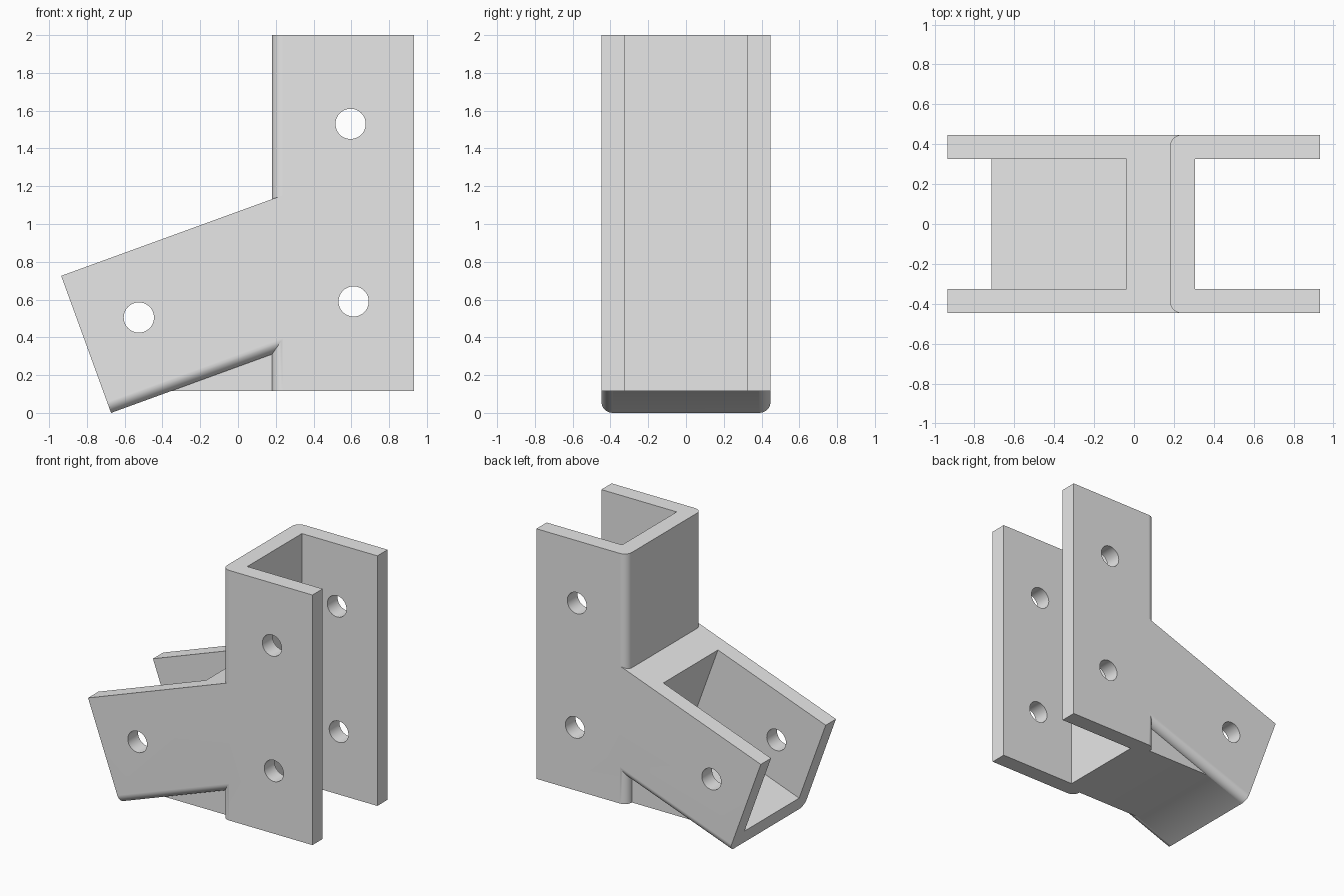
import bpy, bmesh, math
from mathutils import Matrix, Vector

cube = bpy.data.objects.get("Cube")
if cube:
    bpy.data.objects.remove(cube, do_unlink=True)

HALF = 0.447      # half width across the bracket
INNER = 0.325     # half width of the sockets
WALL = 0.125
ROUND = 0.06
BASE = 0.117      # underside of the upright socket
ANGLE = math.radians(20)

steel = bpy.data.materials.new("plain grey")
steel.use_nodes = True
steel.diffuse_color = (0.8, 0.8, 0.8, 1)
steel.node_tree.nodes["Principled BSDF"].inputs["Base Color"].default_value = (0.8, 0.8, 0.8, 1)


def finish(bm, name, matrix=Matrix()):
    """Turn a bmesh into an object."""
    bmesh.ops.transform(bm, matrix=matrix, verts=bm.verts)
    bmesh.ops.recalc_face_normals(bm, faces=bm.faces)
    mesh = bpy.data.meshes.new(name)
    bm.to_mesh(mesh)
    bm.free()
    mesh.materials.append(steel)
    obj = bpy.data.objects.new(name, mesh)
    bpy.context.scene.collection.objects.link(obj)
    return obj


def box(name, low, high, matrix=Matrix(), rounded=None):
    """Box between two corners; edges whose two ends pass the rule are rounded."""
    bm = bmesh.new()
    low, high = Vector(low), Vector(high)
    bmesh.ops.create_cube(bm, size=1)
    for v in bm.verts:
        v.co = (low + high) / 2 + v.co * (high - low)
    if rounded:
        edges = [e for e in bm.edges if rounded(*(v.co for v in e.verts))]
        bmesh.ops.bevel(bm, geom=edges, offset=ROUND, segments=8, profile=0.5, affect='EDGES')
    return finish(bm, name, matrix)


def combine(target, tool, operation):
    """Apply a boolean and remove the tool."""
    mod = target.modifiers.new(operation.lower(), 'BOOLEAN')
    mod.operation, mod.solver, mod.object = operation, 'EXACT', tool
    tool.hide_render = True
    bpy.context.view_layer.objects.active = target
    bpy.ops.object.modifier_apply(modifier=mod.name)
    bpy.data.objects.remove(tool, do_unlink=True)


# Upright socket body, rounded along its two back corners
left_x, right_x = 0.18, 0.933
bracket = box("angled_post_bracket", (left_x, -HALF, BASE), (right_x, HALF, 2),
              rounded=lambda a, b: a.x < 0.2 and b.x < 0.2 and abs(a.z - b.z) > 1)

# Sloping arm body, rounded along its two lower edges
arm_height = 0.772
slope = Matrix.Translation((-0.672, 0, 0)) @ Matrix.Rotation(-ANGLE, 4, 'Y')
arm = box("arm", (0, -HALF, 0), (1.3, HALF, arm_height), slope,
          lambda a, b: a.z < 0.01 and b.z < 0.01 and abs(a.x - b.x) > 1)
combine(bracket, arm, 'UNION')

# Wedge filling the gap under the arm
bm = bmesh.new()
side = HALF - ROUND - 0.001
tip = -0.672 + BASE / math.tan(ANGLE)
face = bm.faces.new([bm.verts.new((x, -side, z))
                     for x, z in ((tip, BASE), (0.25, BASE), (0.25, 0.37))])
grown = bmesh.ops.extrude_face_region(bm, geom=[face])["geom"]
bmesh.ops.translate(bm, vec=(0, 2 * side, 0),
                    verts=[g for g in grown if isinstance(g, bmesh.types.BMVert)])
combine(bracket, finish(bm, "under_wedge"), 'UNION')

# Open sockets
combine(bracket, box("post_slot", (left_x + WALL, -INNER, -1), (2, INNER, 3)), 'DIFFERENCE')
combine(bracket, box("arm_slot", (-1, -INNER, WALL), (0.955, INNER, 2), slope), 'DIFFERENCE')

# Bolt holes through both cheeks
for x, z in ((0.596, 1.53), (0.612, 0.59), (-0.525, 0.505)):
    bm = bmesh.new()
    bmesh.ops.create_cone(bm, cap_ends=True, segments=48, radius1=0.08, radius2=0.08, depth=2)
    place = Matrix.Translation((x, 0, z)) @ Matrix.Rotation(math.pi / 2, 4, 'X')
    combine(bracket, finish(bm, "bolt_hole", place), 'DIFFERENCE')

# Smooth rounds, crisp edges
bpy.ops.object.select_all(action='DESELECT')
bracket.select_set(True)
bpy.context.view_layer.objects.active = bracket
bpy.ops.object.shade_smooth_by_angle(angle=math.radians(25))
normals = bracket.modifiers.new("flat_cheeks", 'WEIGHTED_NORMAL')
normals.keep_sharp = True
